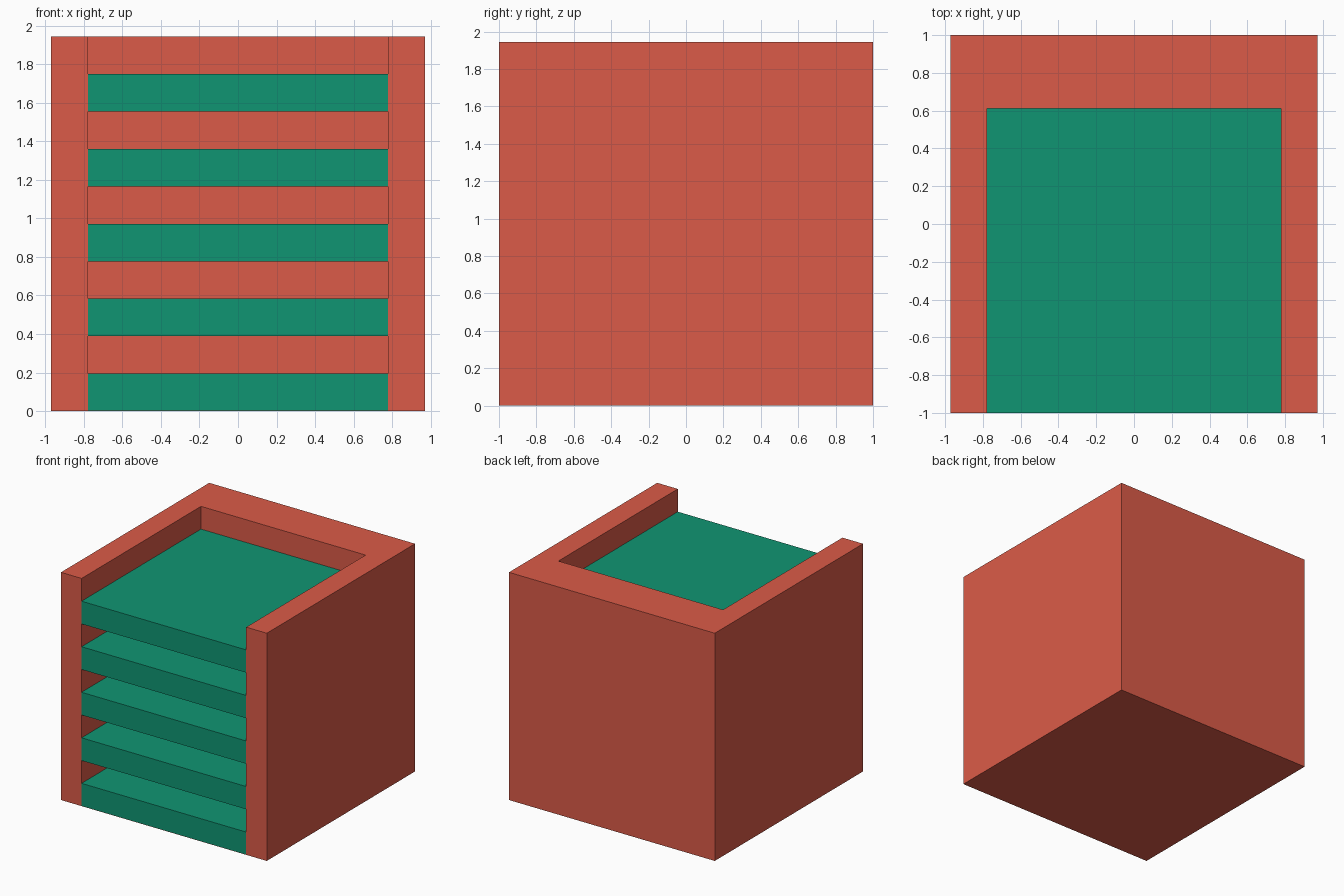
import bpy

if "Cube" in bpy.data.objects:
    bpy.data.objects.remove(bpy.data.objects["Cube"])

U = 0.1944            # module: wall and shelf thickness
W = H = 10 * U        # overall width and height
INNER = W / 2 - U     # half width of the opening
BACK = 1 - 2 * U      # front face of the thick back wall
FLOOR = 0.003         # thin skin under the lowest shelf


def material(name, rgb):
    mat = bpy.data.materials.new(name)
    mat.diffuse_color = (*rgb, 1)
    mat.use_nodes = True
    mat.node_tree.nodes["Principled BSDF"].inputs["Base Color"].default_value = mat.diffuse_color
    return mat


def box(name, lo, hi, mat=None):
    bpy.ops.mesh.primitive_cube_add(size=1)
    ob = bpy.context.object
    ob.name = name
    for v in ob.data.vertices:
        v.co = [hi[i] if v.co[i] > 0 else lo[i] for i in range(3)]
    if mat:
        ob.data.materials.append(mat)
    return ob


red = material("red", (0.71, 0.105, 0.065))
green = material("green", (0.005, 0.30, 0.17))

# Cabinet: solid block hollowed out, open at the front and top
cabinet = box("cabinet", (-W / 2, -1, 0), (W / 2, 1, H), red)
cutter = box("opening_cutter", (-INNER, -1.5, FLOOR), (INNER, BACK, H + 0.5), red)
cutter.hide_render = True
cutter.hide_viewport = True
cut = cabinet.modifiers.new("opening", 'BOOLEAN')
cut.operation = 'DIFFERENCE'
cut.solver = 'EXACT'
cut.object = cutter

# Five evenly spaced shelves, the lowest resting on the floor
for i in range(5):
    z = 2 * i * U
    box(f"shelf_{i + 1}", (-INNER, -1, max(z, FLOOR)), (INNER, BACK, z + U), green)
